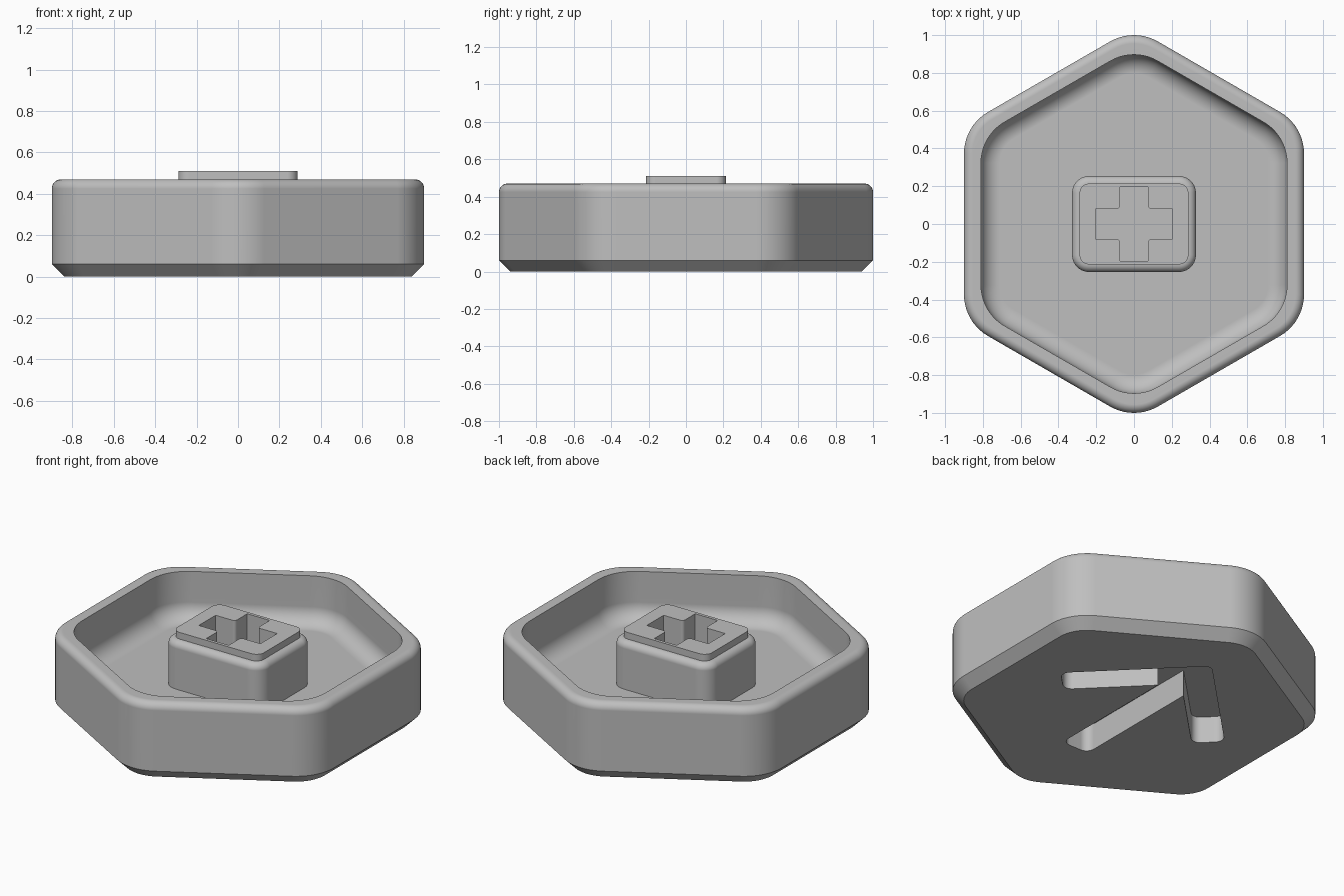
import bpy, bmesh
from math import sin, cos, tan, pi, radians
from mathutils import Vector

cube = bpy.data.objects.get("Cube")
if cube:
    bpy.data.objects.remove(cube, do_unlink=True)

grey = bpy.data.materials.new("plain_grey")
grey.use_nodes = True
tone = (0.52, 0.52, 0.52, 1)
grey.diffuse_color = tone
grey.node_tree.nodes["Principled BSDF"].inputs["Base Color"].default_value = tone


def rounded(points, radii, steps=10):
    """Outline with an arc at every corner whose radius is not zero."""
    out = []
    for i, p in enumerate(points):
        p = Vector(p)
        d1 = (Vector(points[i - 1]) - p).normalized()
        d2 = (Vector(points[(i + 1) % len(points)]) - p).normalized()
        r = radii[i]
        if r <= 0:
            out.append(p)
            continue
        half = d1.angle(d2) / 2
        centre = p + (d1 + d2).normalized() * r / sin(half)
        a = p + d1 * r / tan(half) - centre
        b = p + d2 * r / tan(half) - centre
        sweep = pi - 2 * half
        for k in range(steps + 1):
            t = k / steps
            out.append(centre + (a * sin((1 - t) * sweep) + b * sin(t * sweep)) / sin(sweep))
    return out


def hexagon(apothem, r):
    R = apothem / cos(pi / 6)
    pts = [(R * cos(radians(a)), R * sin(radians(a))) for a in range(30, 390, 60)]
    return rounded(pts, [r] * 6)


def rectangle(hx, hy, r):
    return rounded([(hx, hy), (-hx, hy), (-hx, -hy), (hx, -hy)], [r] * 4, 8)


def stack(name, layers):
    """Solid skinned through (outline, height) layers and capped at both ends."""
    bm = bmesh.new()
    rings = [[bm.verts.new((p.x, p.y, z)) for p in pts] for pts, z in layers]
    n = len(rings[0])
    for low, high in zip(rings, rings[1:]):
        for i in range(n):
            j = (i + 1) % n
            bm.faces.new((low[i], low[j], high[j], high[i]))
    bm.faces.new(rings[0][::-1])
    bm.faces.new(rings[-1])
    bmesh.ops.recalc_face_normals(bm, faces=bm.faces)
    mesh = bpy.data.meshes.new(name)
    bm.to_mesh(mesh)
    bm.free()
    mesh.materials.append(grey)
    obj = bpy.data.objects.new(name, mesh)
    bpy.context.collection.objects.link(obj)
    return obj


def carve(obj, cutter):
    """Cut a pocket, then smooth the curved faces and keep edges sharp."""
    bpy.ops.object.select_all(action="DESELECT")
    obj.select_set(True)
    bpy.context.view_layer.objects.active = obj
    mod = obj.modifiers.new("pocket", "BOOLEAN")
    mod.object = cutter
    mod.solver = "EXACT"
    bpy.ops.object.modifier_apply(modifier=mod.name)
    bpy.data.objects.remove(cutter, do_unlink=True)
    bpy.ops.object.shade_smooth_by_angle(angle=radians(30))
    weighted = obj.modifiers.new("flat_caps", "WEIGHTED_NORMAL")
    weighted.keep_sharp = True


def quarter(steps=8):
    return [(sin(k / steps * pi / 2), cos(k / steps * pi / 2)) for k in range(steps + 1)]


# Dish: chamfered foot, rounded rim, hollow with a filleted floor
APO, CORNER, RIM, TOP, FLOOR = 0.9, 0.2535, 0.045, 0.47, 0.185
WELL, WELL_CORNER, FILLET = 0.81, 0.25, 0.1
layers = [(hexagon(APO - 0.06, CORNER - 0.06), 0), (hexagon(APO, CORNER), 0.06)]
for s, c in quarter():
    inset = RIM * (1 - c)
    layers.append((hexagon(APO - inset, CORNER - inset), TOP - RIM + RIM * s))
layers.append((hexagon(WELL, WELL_CORNER), TOP))
for s, c in quarter():
    inset = FILLET * (1 - c)
    layers.append((hexagon(WELL - inset, WELL_CORNER - inset), FLOOR + FILLET * (1 - s)))
dish = stack("dish", layers)

# Arrow-shaped recess in the underside
HALF, APEX, REACH, TAIL = 0.09, 0.53, 0.52, -0.5
diag, nub = HALF * 2 ** 0.5, HALF / 2 ** 0.5
side = [(REACH + nub, APEX - REACH + nub), (REACH - nub, APEX - REACH - nub),
        (HALF, APEX - diag - HALF), (HALF, TAIL)]
side_r = [0.05, 0.05, 0, 0.05]
arrow = [(0, APEX + diag)] + side + [(-x, y) for x, y in reversed(side)]
outline = rounded(arrow, [0.04] + side_r + side_r[::-1], 6)
carve(dish, stack("arrow_cutter", [(outline, -0.1), (outline, 0.16)]))

# Centre post: rounded shoulder with a raised plate on top
PX, PY, PR, SHOULDER = 0.328, 0.254, 0.09, 0.04
layers = [(rectangle(PX, PY, PR), FLOOR - 0.01)]
for s, c in quarter():
    inset = SHOULDER * (1 - c)
    layers.append((rectangle(PX - inset, PY - inset, PR - inset), TOP - SHOULDER + SHOULDER * s))
layers.append((rectangle(PX - SHOULDER, PY - SHOULDER, PR - SHOULDER), 0.51))
post = stack("post", layers)

# Cross-shaped socket in the post, eased at its inner corners
AX, AY, WX, WY = 0.205, 0.195, 0.075, 0.08
quads = [(1, 1), (-1, 1), (-1, -1), (1, -1)]
cross, radii = [], []
for sx, sy in quads:
    trio = [(AX * sx, WY * sy), (WX * sx, WY * sy), (WX * sx, AY * sy)]
    cross += trio if sx * sy > 0 else trio[::-1]
    radii += [0, 0.018, 0]
outline = rounded(cross, radii, 5)
carve(post, stack("cross_cutter", [(outline, 0.2), (outline, 0.7)]))
